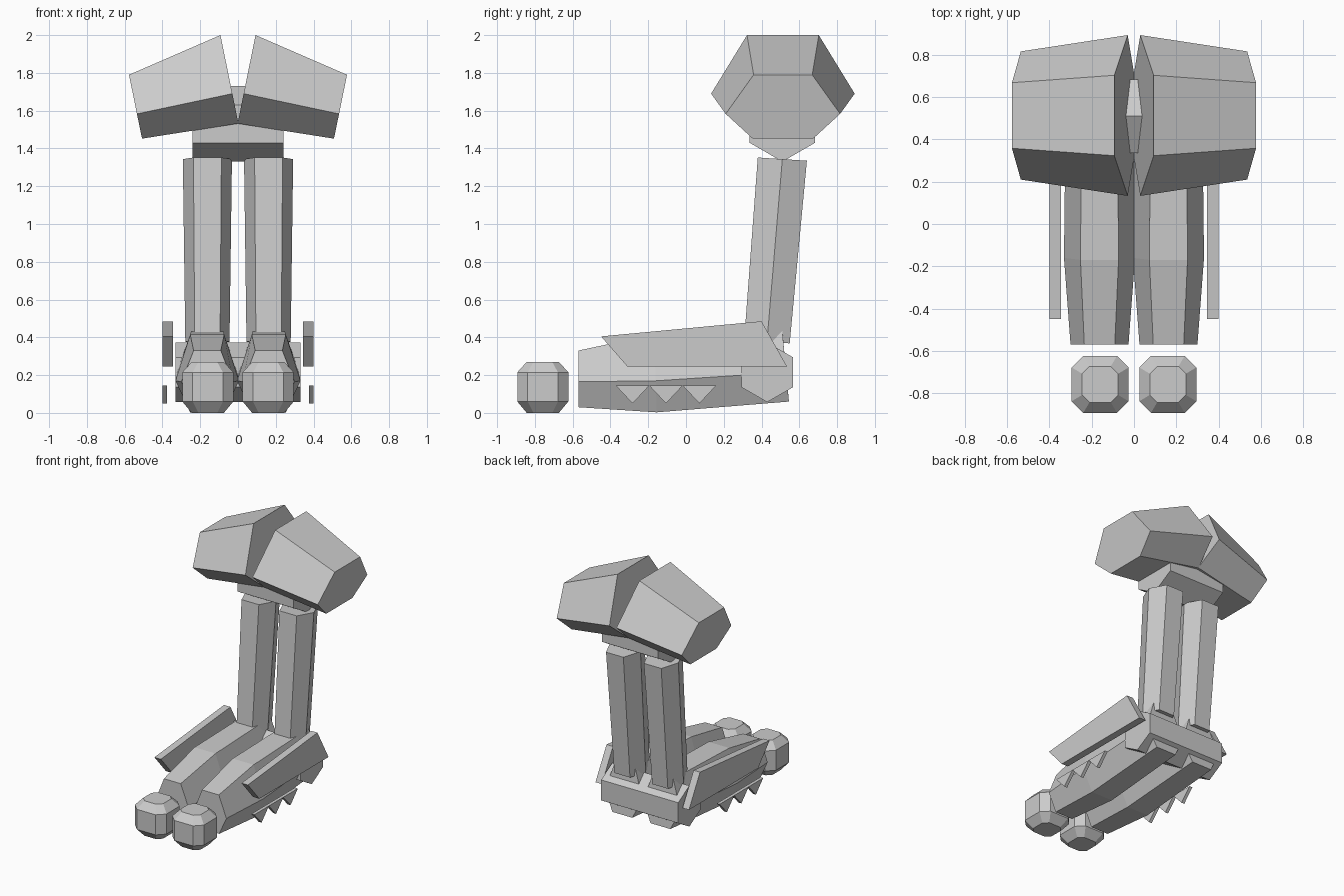
import bpy, bmesh
from math import sin, cos, radians

if "Cube" in bpy.data.objects:
    bpy.data.objects.remove(bpy.data.objects["Cube"])


def loft(name, rings, mirror=True):
    """Skin a row of closed rings, cap both ends, optionally mirror across x = 0."""
    bm = bmesh.new()
    loops = [[bm.verts.new(p) for p in ring] for ring in rings]
    n = len(rings[0])
    for a, b in zip(loops, loops[1:]):
        for i in range(n):
            j = (i + 1) % n
            bm.faces.new((a[i], a[j], b[j], b[i]))
    bm.faces.new(loops[0][::-1])
    bm.faces.new(loops[-1])
    bmesh.ops.recalc_face_normals(bm, faces=bm.faces)
    me = bpy.data.meshes.new(name)
    bm.to_mesh(me)
    bm.free()
    ob = bpy.data.objects.new(name, me)
    bpy.context.collection.objects.link(ob)
    if mirror:
        ob.modifiers.new("Mirror", 'MIRROR').use_mirror_merge = False
    return ob


def extrude_x(name, profile, x0, x1, mirror=True):
    """Prism along x from a (y, z) profile."""
    return loft(name, [[(x, y, z) for y, z in profile] for x in (x0, x1)], mirror)


def hexagon(cy, cz, r):
    return [(cy + r * sin(radians(60 * i)), cz + r * cos(radians(60 * i))) for i in range(6)]


def head_ring(top, mid, bottom):
    """Hexagon from three levels, each (x, z, half width in y)."""
    half = [bottom, mid, top]
    return ([(x, 0.513 - w, z) for x, z, w in half] +
            [(x, 0.513 + w, z) for x, z, w in half[::-1]])


def foot_ring(top, mid, bottom):
    """Hexagon around x = 0.165 from three levels, each (y, z, half width in x)."""
    half = [bottom, mid, top]
    return ([(0.163 - w, y, z) for y, z, w in half] +
            [(0.163 + w, y, z) for y, z, w in half[::-1]])


def leg_ring(yf, zf, yb, zb, w, flat):
    """Hexagon with flat front and back edges, tilted between front and back points."""
    ym, zm, c = (yf + yb) / 2, (zf + zb) / 2, 0.162
    return [(c - flat, yf, zf), (c + flat, yf, zf), (c + w, ym, zm),
            (c + flat, yb, zb), (c - flat, yb, zb), (c - w, ym, zm)]


def toe_ring(z, h, f):
    """Octagon with half size h and half flat f."""
    pts = [(h, -f), (h, f), (f, h), (-f, h), (-h, f), (-h, -f), (-f, -h), (f, -h)]
    return [(0.16 + x, -0.758 + y, z) for x, y in pts]


# Tapered upper lobes, leaning away from the middle
loft("upper_lobe", [
    head_ring((0.093, 2.0, 0.19), (0.03, 1.69, 0.38), (-0.002, 1.532, 0.19)),
    head_ring((0.577, 1.79, 0.155), (0.535, 1.583, 0.303), (0.508, 1.452, 0.16))])

# Hexagonal cross joints at the top and bottom of the legs
extrude_x("upper_joint", hexagon(0.51, 1.53, 0.2), -0.24, 0.24, False)
extrude_x("ankle_joint", hexagon(0.43, 0.215, 0.158), -0.33, 0.33, False)

# Leaning leg columns
loft("leg", [leg_ring(0.308, 0.385, 0.549, 0.368, 0.117, 0.067),
             leg_ring(0.38, 1.352, 0.64, 1.335, 0.13, 0.074)])

# Feet
loft("foot", [
    foot_ring((-0.57, 0.33, 0.072), (-0.57, 0.165, 0.137), (-0.57, 0.03, 0.075)),
    foot_ring((-0.17, 0.415, 0.09), (-0.16, 0.17, 0.168), (-0.155, 0.003, 0.09)),
    foot_ring((0.51, 0.435, 0.085), (0.53, 0.215, 0.16), (0.545, 0.06, 0.085))])

# Chamfered toe caps
loft("toe", [toe_ring(0.0, 0.085, 0.05), toe_ring(0.06, 0.135, 0.08),
             toe_ring(0.215, 0.135, 0.08), toe_ring(0.27, 0.085, 0.05)])

# Side guard plates
extrude_x("side_plate", [(-0.45, 0.405), (0.40, 0.485), (0.535, 0.245), (-0.31, 0.245)],
          0.345, 0.40)

# Row of pointed studs below each plate
for i in range(3):
    y = -0.283 + 0.177 * i
    extrude_x(f"side_spike_{i + 1}", [(y - 0.089, 0.145), (y, 0.05), (y + 0.089, 0.145)],
              0.375, 0.40)
